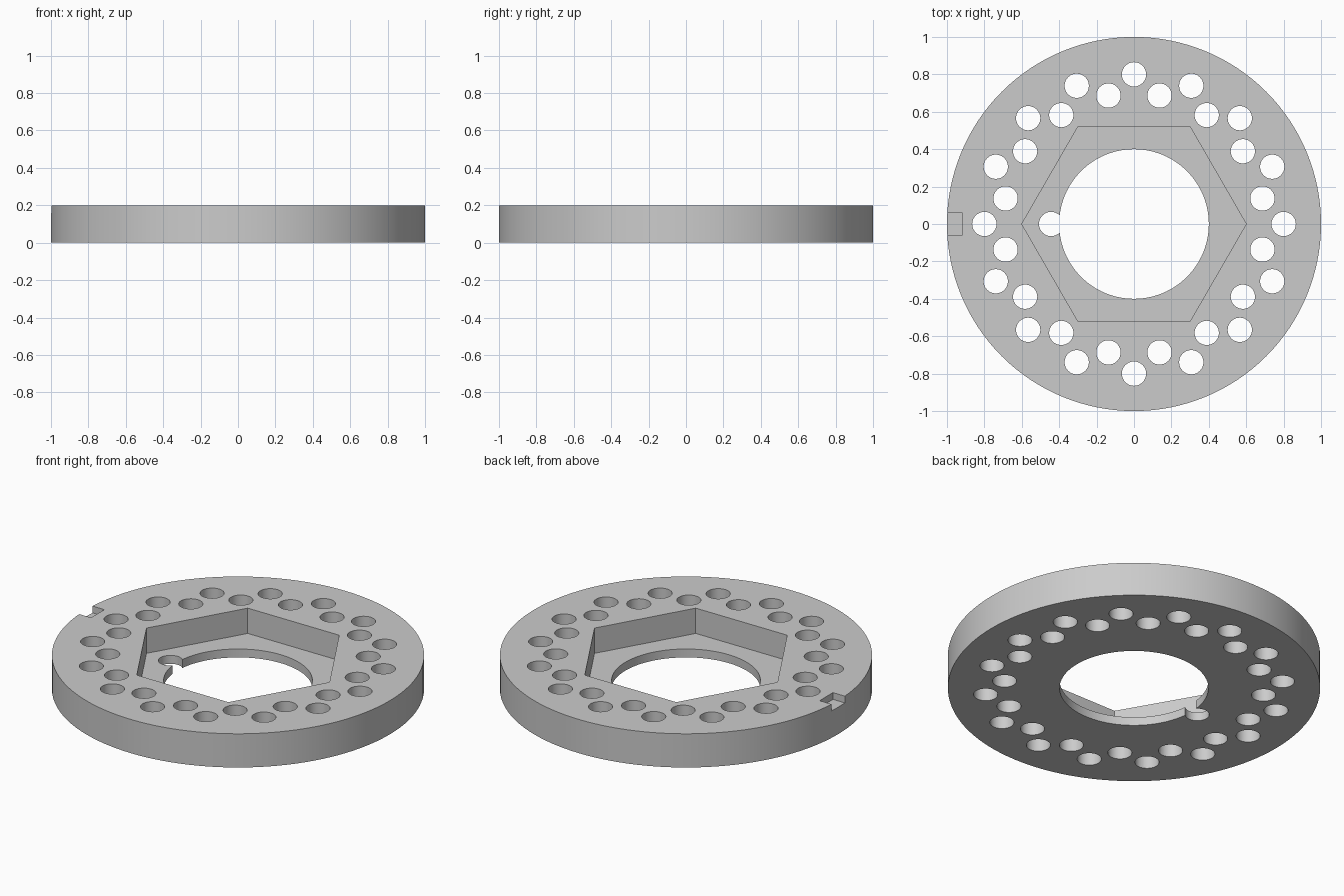
import bpy
import bmesh
from math import cos, sin, tau
from mathutils import Matrix

default_cube = bpy.data.objects.get("Cube")
if default_cube:
    bpy.data.objects.remove(default_cube, do_unlink=True)

THICKNESS = 0.2
POCKET_FLOOR = 0.05
HOLE_RADIUS = 0.065
HOLES_PER_RING = 16

grey = bpy.data.materials.new("plain_grey")
grey.use_nodes = True
colour = (0.6, 0.6, 0.6, 1)
grey.diffuse_color = colour
grey.node_tree.nodes["Principled BSDF"].inputs["Base Color"].default_value = colour


def add_prism(bm, x, y, radius, bottom, top, sides):
    """Add an upright prism whose first corner points along +x."""
    ring = [bm.verts.new((x + radius * cos(tau * i / sides),
                          y + radius * sin(tau * i / sides), bottom))
            for i in range(sides)]
    base = bm.faces.new(ring)
    raised = bmesh.ops.extrude_face_region(bm, geom=[base], use_keep_orig=True)["geom"]
    for v in raised:
        if isinstance(v, bmesh.types.BMVert):
            v.co.z = top


def make_object(name, bm):
    bmesh.ops.recalc_face_normals(bm, faces=bm.faces)
    mesh = bpy.data.meshes.new(name)
    bm.to_mesh(mesh)
    bm.free()
    mesh.materials.append(grey)
    obj = bpy.data.objects.new(name, mesh)
    bpy.context.collection.objects.link(obj)
    return obj


def cut(target, name, bm):
    """Subtract a temporary cutter from the target."""
    cutter = make_object(name, bm)
    cutter.hide_render = True
    mod = target.modifiers.new(name, 'BOOLEAN')
    mod.operation = 'DIFFERENCE'
    mod.solver = 'EXACT'
    mod.object = cutter
    bpy.context.view_layer.objects.active = target
    bpy.ops.object.modifier_apply(modifier=name)
    bpy.data.objects.remove(cutter, do_unlink=True)


# Round plate
bm = bmesh.new()
add_prism(bm, 0, 0, 1, 0, THICKNESS, 128)
plate = make_object("ring_plate", bm)

# Hexagonal pocket in the top
bm = bmesh.new()
add_prism(bm, 0, 0, 0.6, POCKET_FLOOR, THICKNESS + 0.1, 6)
cut(plate, "hex_pocket", bm)

# Central bore and the round key notch on its edge
for name, x, radius, sides in (("centre_bore", 0, 0.4, 96),
                               ("key_notch", -0.443, HOLE_RADIUS, 32)):
    bm = bmesh.new()
    add_prism(bm, x, 0, radius, -0.1, THICKNESS + 0.1, sides)
    cut(plate, name, bm)

# Two staggered rings of through holes
bm = bmesh.new()
for radius, offset in ((0.8, 0), (0.7, 0.5)):
    for i in range(HOLES_PER_RING):
        angle = tau * (i + offset) / HOLES_PER_RING
        add_prism(bm, radius * cos(angle), radius * sin(angle),
                  HOLE_RADIUS, -0.1, THICKNESS + 0.1, 32)
cut(plate, "bolt_holes", bm)

# Shallow square index notch in the rim
bm = bmesh.new()
bmesh.ops.create_cube(bm, size=1, matrix=Matrix.Translation((-1.02, 0, THICKNESS + 0.06))
                      @ Matrix.Diagonal((0.2, 0.125, 0.2, 1)))
cut(plate, "index_notch", bm)

# Smooth round walls, sharp rims
bpy.ops.object.select_all(action='DESELECT')
plate.select_set(True)
bpy.context.view_layer.objects.active = plate
bpy.ops.object.shade_smooth_by_angle(angle=0.5)
